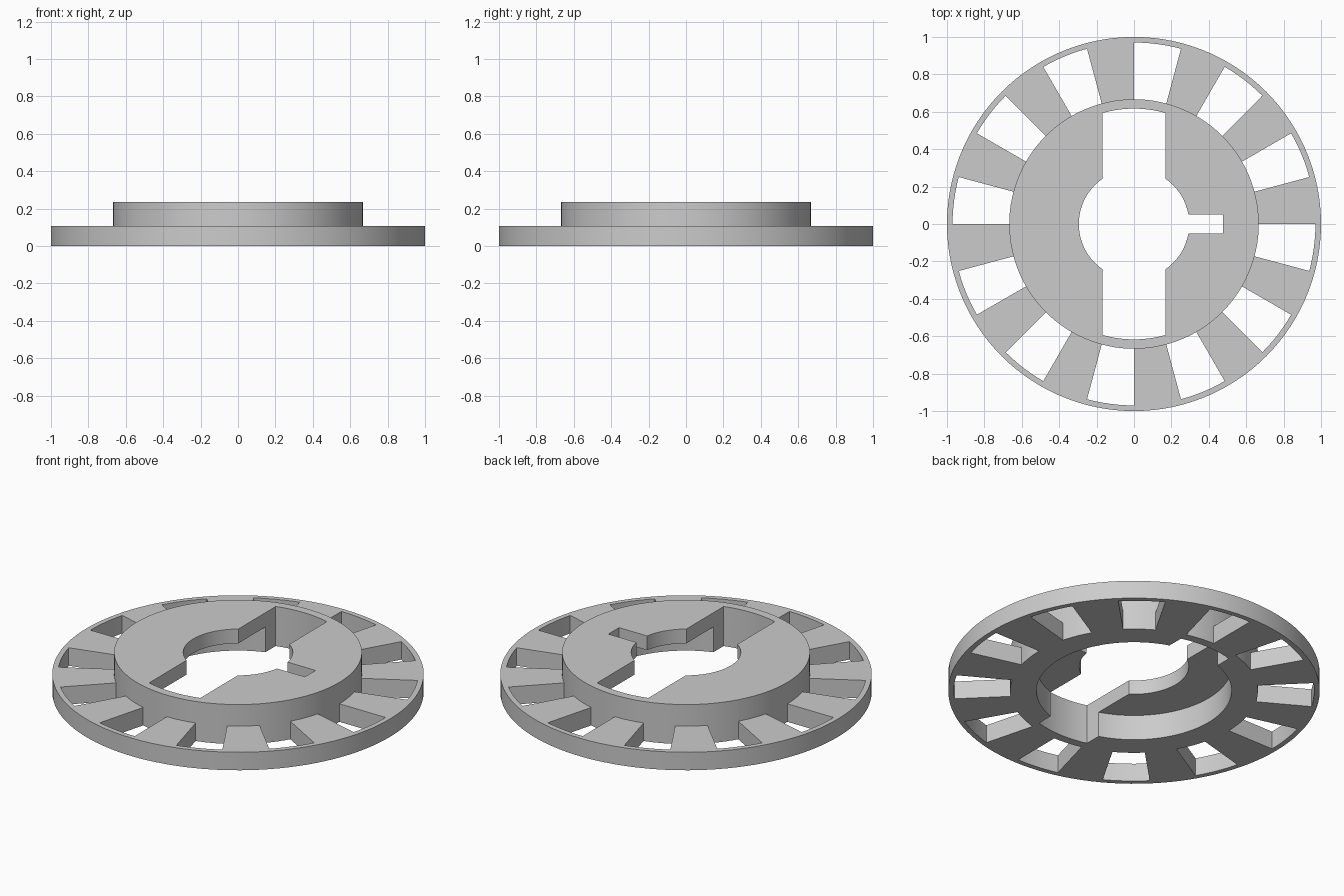
import bpy, bmesh, math
from math import radians, cos, sin

cube = bpy.data.objects.get("Cube")
if cube:
    bpy.data.objects.remove(cube, do_unlink=True)

DISC_R, DISC_H = 1.0, 0.107
HUB_R, HUB_H = 0.667, 0.235
PLATE_Z = 0.15          # underside of the hub's top plate
SLOT_R, SLOT_W = 0.617, 0.168

grey = bpy.data.materials.new("grey")
grey.use_nodes = True
grey.diffuse_color = (0.6, 0.6, 0.6, 1)
grey.node_tree.nodes["Principled BSDF"].inputs["Base Color"].default_value = (0.6, 0.6, 0.6, 1)


def prism(name, outline, z0, z1):
    """Extrude a flat outline from z0 to z1."""
    bm = bmesh.new()
    face = bm.faces.new([bm.verts.new((x, y, z0)) for x, y in outline])
    top = bmesh.ops.extrude_face_region(bm, geom=[face])["geom"]
    bmesh.ops.translate(bm, vec=(0, 0, z1 - z0),
                        verts=[v for v in top if isinstance(v, bmesh.types.BMVert)])
    bmesh.ops.recalc_face_normals(bm, faces=bm.faces)
    mesh = bpy.data.meshes.new(name)
    bm.to_mesh(mesh)
    bm.free()
    mesh.materials.append(grey)
    obj = bpy.data.objects.new(name, mesh)
    bpy.context.collection.objects.link(obj)
    return obj


def arc(r, a0, a1, n):
    return [(r * cos(a0 + (a1 - a0) * i / n), r * sin(a0 + (a1 - a0) * i / n))
            for i in range(n + 1)]


def circle(r, n=120):
    return arc(r, 0, math.tau, n)[:-1]


def combine(target, other, operation):
    """Apply a boolean and discard the helper."""
    mod = target.modifiers.new("boolean", "BOOLEAN")
    mod.object, mod.operation, mod.solver = other, operation, "EXACT"
    bpy.context.view_layer.objects.active = target
    bpy.ops.object.modifier_apply(modifier=mod.name)
    bpy.data.objects.remove(other, do_unlink=True)


# Flat disc with a ring of twelve windows
wheel = prism("slotted_wheel", circle(DISC_R), 0, DISC_H)
for k in range(12):
    a0, a1 = radians(15 + 30 * k), radians(30 + 30 * k)
    outline = arc(0.97, a0, a1, 6) + arc(0.62, a1, a0, 6)
    combine(wheel, prism("window_cutter", outline, -0.1, 0.3), "DIFFERENCE")

# Raised hub
combine(wheel, prism("hub", circle(HUB_R), 0, HUB_H), "UNION")

# Round recess below, centre bore, and keyway
combine(wheel, prism("recess_cutter", circle(0.525), -0.1, PLATE_Z), "DIFFERENCE")
combine(wheel, prism("bore_cutter", circle(0.295, 96), -0.1, 0.4), "DIFFERENCE")
keyway = [(0, -0.05), (0.475, -0.05), (0.475, 0.05), (0, 0.05)]
combine(wheel, prism("keyway_cutter", keyway, -0.1, 0.4), "DIFFERENCE")

# Wide cross slot with rounded ends
half = math.asin(SLOT_W / SLOT_R)
up = math.pi / 2
slot = arc(SLOT_R, up - half, up + half, 10) + arc(SLOT_R, -up - half, -up + half, 10)
combine(wheel, prism("slot_cutter", slot, -0.1, 0.4), "DIFFERENCE")

# Smooth round walls, sharp rims
bpy.ops.object.select_all(action="DESELECT")
wheel.select_set(True)
bpy.context.view_layer.objects.active = wheel
bpy.ops.object.shade_smooth_by_angle(angle=radians(30))
